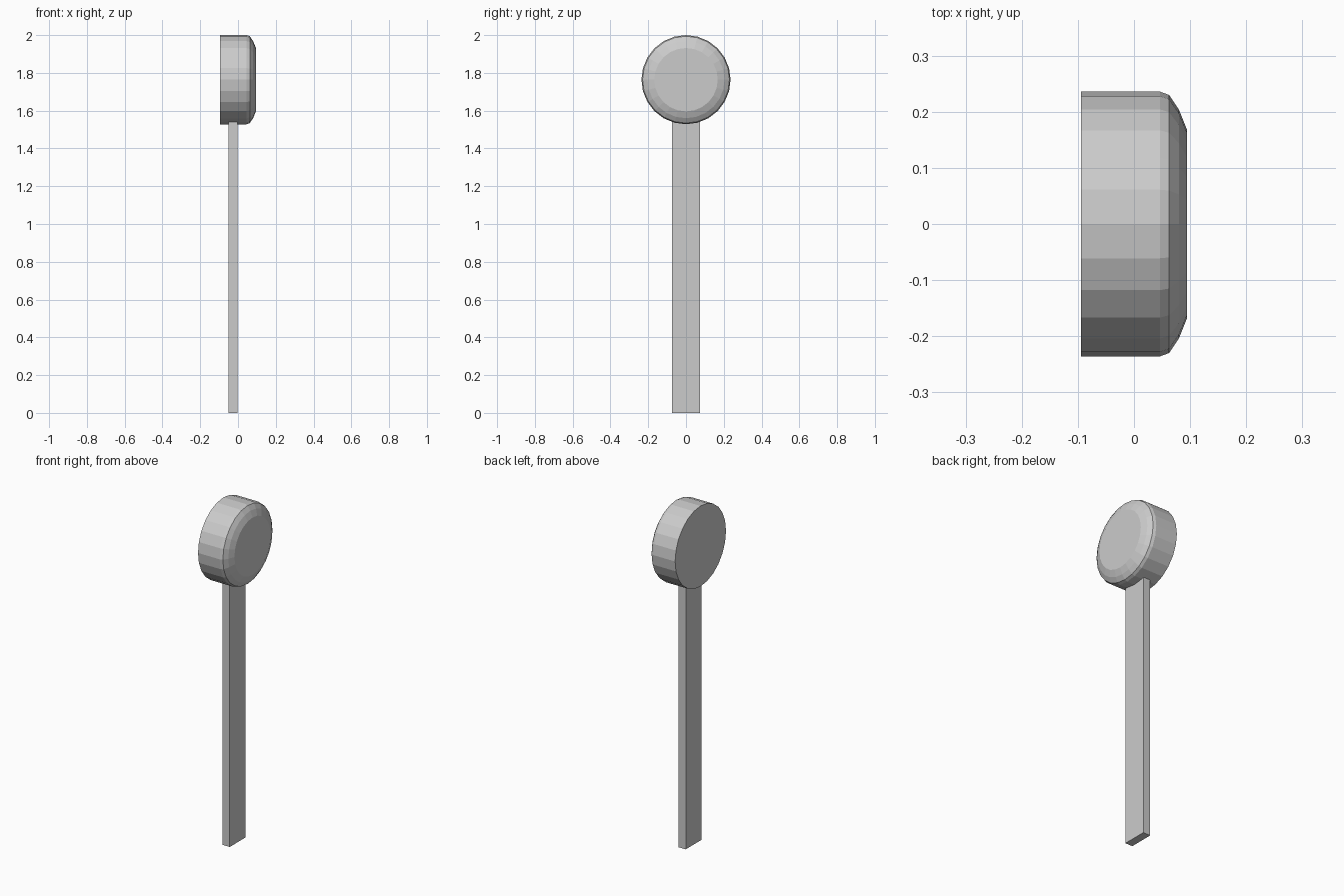
import bpy, bmesh
from math import sin, cos, pi

if "Cube" in bpy.data.objects:
    bpy.data.objects.remove(bpy.data.objects["Cube"])

SIDES = 24
HEAD_Z = 1.764


def add_object(name, bm):
    bmesh.ops.recalc_face_normals(bm, faces=bm.faces[:])
    mesh = bpy.data.meshes.new(name)
    bm.to_mesh(mesh)
    bm.free()
    obj = bpy.data.objects.new(name, mesh)
    bpy.context.collection.objects.link(obj)
    return obj


# Round head: (x, radius) profile turned about the x axis, rounded on one face
profile = [(-0.0945, 0.236), (0.046, 0.236), (0.0625, 0.23),
           (0.08, 0.204), (0.0945, 0.168)]
bm = bmesh.new()
rings = []
for x, r in profile:
    rings.append([bm.verts.new((x, r * sin(2 * pi * i / SIDES),
                                HEAD_Z + r * cos(2 * pi * i / SIDES)))
                  for i in range(SIDES)])
for a, b in zip(rings, rings[1:]):
    for i in range(SIDES):
        j = (i + 1) % SIDES
        bm.faces.new((a[i], a[j], b[j], b[i]))
bm.faces.new(rings[0])
bm.faces.new(rings[-1])
add_object("round_head", bm)

# Flat post, its top sunk slightly into the head
post_top = 1.55
bm = bmesh.new()
bmesh.ops.create_cube(bm, size=1)
bmesh.ops.scale(bm, vec=(0.047, 0.146, post_top), verts=bm.verts[:])
bmesh.ops.translate(bm, vec=(-0.026, 0, post_top / 2), verts=bm.verts[:])
add_object("post", bm)
